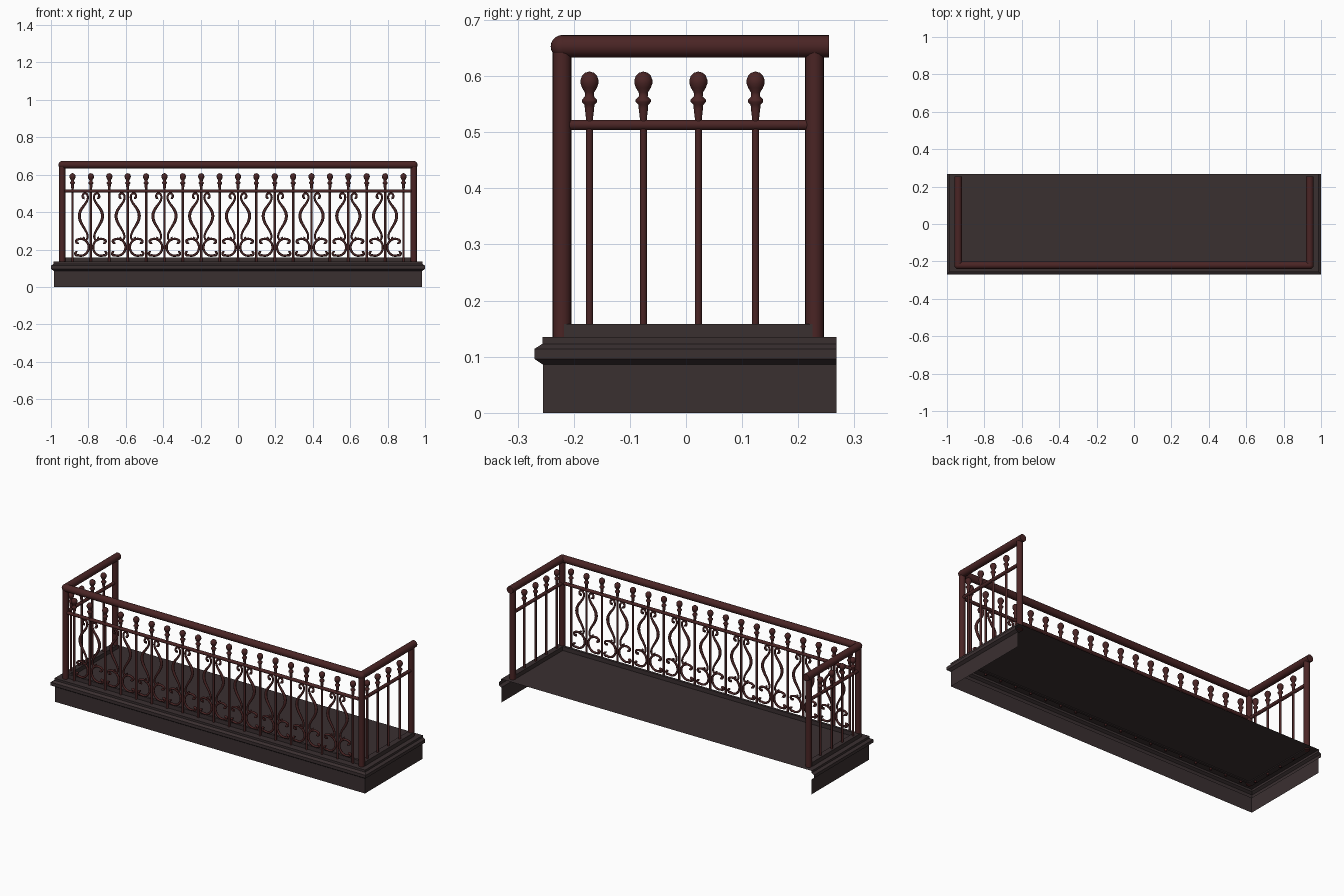
import bpy, bmesh, math
from mathutils import Vector

if "Cube" in bpy.data.objects:
    bpy.data.objects.remove(bpy.data.objects["Cube"])


def material(name, rgb):
    m = bpy.data.materials.new(name)
    m.diffuse_color = (*rgb, 1)
    m.use_nodes = True
    m.node_tree.nodes["Principled BSDF"].inputs["Base Color"].default_value = m.diffuse_color
    return m


RED = material("dark_red_iron", (0.068, 0.018, 0.018))
STONE = material("dark_grey_stone", (0.042, 0.029, 0.030))


def add(name, mesh, loc=(0, 0, 0), smooth=False):
    ob = bpy.data.objects.new(name, mesh)
    ob.location = loc
    bpy.context.collection.objects.link(ob)
    if smooth:
        bpy.ops.object.select_all(action='DESELECT')
        ob.select_set(True)
        bpy.context.view_layer.objects.active = ob
        bpy.ops.object.shade_smooth_by_angle()
    return ob


def finish(bm, name, mat):
    bmesh.ops.recalc_face_normals(bm, faces=bm.faces)
    me = bpy.data.meshes.new(name)
    bm.to_mesh(me)
    bm.free()
    me.materials.append(mat)
    return me


def lathe(name, prof, sides, mat):
    """Solid of revolution about z from (radius, z) pairs."""
    bm = bmesh.new()
    rings = []
    for r, z in prof:
        rings.append([bm.verts.new((r * math.cos(2 * math.pi * k / sides),
                                    r * math.sin(2 * math.pi * k / sides), z)) for k in range(sides)])
    for a, b in zip(rings, rings[1:]):
        for k in range(sides):
            n = (k + 1) % sides
            bm.faces.new((a[k], a[n], b[n], b[k]))
    bm.faces.new(rings[0])
    bm.faces.new(rings[-1])
    return finish(bm, name, mat)


def rod(name, a, b, r, sides=20):
    a, b = Vector(a), Vector(b)
    ob = add(name, lathe(name, [(r, 0), (r, (b - a).length)], sides, RED), a, True)
    ob.rotation_euler = (b - a).to_track_quat('Z', 'Y').to_euler()
    return ob


def box(name, lo, hi, mat):
    bm = bmesh.new()
    bmesh.ops.create_cube(bm, size=1)
    for v in bm.verts:
        v.co = [(lo[i] + hi[i]) / 2 + v.co[i] * (hi[i] - lo[i]) for i in range(3)]
    return add(name, finish(bm, name, mat))


# Hollow base: moulded skirt on three sides with the floor on top, open behind
bm = bmesh.new()
rows = []
for d, z in [(0, 0), (0, .086), (.015, .096), (.015, .114), (.001, .123), (.001, .135)]:
    x, y = .985 + d, -.255 - d
    rows.append([bm.verts.new(p) for p in ((-x, .268, z), (-x, y, z), (x, y, z), (x, .268, z))])
for a, b in zip(rows, rows[1:]):
    for k in range(3):
        bm.faces.new((a[k], a[k + 1], b[k + 1], b[k]))
bm.faces.new(rows[-1])
add("balcony_base", finish(bm, "balcony_base", STONE))

PX, FY, BY = .94, -.221, .229   # post positions

# Low curb under the balusters
box("front_curb", (-.957, -.217, .13), (.957, -.203, .158), STONE)
for s in (-1, 1):
    xs = sorted((s * .957, s * .925))
    box("side_curb", (xs[0], -.217, .13), (xs[1], .225, .158), STONE)

# Posts, handrails and lower rails
for s in (-1, 1):
    rod("front_post", (s * PX, FY, .13), (s * PX, FY, .65), .0165)
    rod("back_post", (s * PX, BY, .13), (s * PX, BY, .65), .0165)
    rod("side_handrail", (s * PX, FY, .653), (s * PX, .255, .653), .02)
    rod("side_lower_rail", (s * PX, FY, .513), (s * PX, BY, .513), .0095, 14)
    ball = [(max(.0005, .0202 * math.sin(t * math.pi / 10)), -.0202 * math.cos(t * math.pi / 10)) for t in range(11)]
    add("handrail_corner", lathe("handrail_corner", ball, 20, RED), (s * PX, FY, .653), True)
rod("front_handrail", (-PX, FY, .653), (PX, FY, .653), .02)
rod("front_lower_rail", (-PX, FY, .513), (PX, FY, .513), .0095, 14)

# Balusters with ball finials
prof = [(.0064, .122), (.0064, .525), (.0085, .542), (.009, .549), (.014, .554), (.014, .558),
        (.008, .564), (.0085, .571), (.0135, .579), (.0165, .587), (.0165, .593), (.0135, .601),
        (.008, .606), (.001, .608)]
bal = lathe("baluster", prof, 14, RED)
for f in bal.polygons:
    f.use_smooth = abs(f.normal.z) < .999
STEP = .0983
for i in range(-9, 10):
    add("front_baluster", bal, (i * STEP, FY, 0))
for s in (-1, 1):
    for y in (-.172, -.076, .022, .124):
        add("side_baluster", bal, (s * PX, y, 0))


def scroll(name, pts, r):
    """Tapering round bar along (x, z, thickness) points."""
    cu = bpy.data.curves.new(name, 'CURVE')
    cu.dimensions = '3D'
    cu.bevel_depth = r
    cu.bevel_resolution = 2
    cu.use_fill_caps = True
    sp = cu.splines.new('NURBS')
    sp.points.add(len(pts) - 1)
    for p, (x, z, t) in zip(sp.points, pts):
        p.co = (x, 0, z, 1)
        p.radius = t
    sp.order_u = 4
    sp.use_endpoint_u = True
    sp.resolution_u = 3
    ob = bpy.data.objects.new(name, cu)
    bpy.context.collection.objects.link(ob)
    me = bpy.data.meshes.new_from_object(ob.evaluated_get(bpy.context.evaluated_depsgraph_get()))
    bpy.data.objects.remove(ob)
    me.materials.clear()
    me.materials.append(RED)
    for f in me.polygons:
        f.use_smooth = True
    return me


# Lyre bar (right half) and the C scroll beneath it
lyre = [(.034, .476, 1.1), (.045, .474, .9), (.047, .492, .8), (.034, .504, .8), (.018, .496, .8),
        (.014, .474, .8), (.026, .448, .9), (.052, .418, 1.1), (.066, .383, 1.25), (.056, .345, 1.1),
        (.032, .310, .9), (.017, .280, .8), (.017, .258, .8), (.032, .245, .8), (.044, .255, .9),
        (.036, .266, 1)]
cee = [(.072, .246, 1.1), (.064, .240, .9), (.070, .228, .8)]
cee = [(.066, .236, 1.2), (.076, .232, .9), (.083, .246, .8)]
for k in range(13):
    a = math.radians(60 + k * 20)
    cee.append((.054 + .043 * math.cos(a), .212 + .046 * math.sin(a), .9))
cee += [(.070, .164, .8), (.087, .172, .8), (.084, .188, .9), (.074, .184, 1.2)]

for name, pts in (("lyre_scroll", lyre), ("c_scroll", cee)):
    for s in (-1, 1):
        me = scroll(name, [(s * x, z, t) for x, z, t in pts], .0068)
        for i in range(-8, 9, 2):
            add(name, me, (i * STEP, FY, 0))
